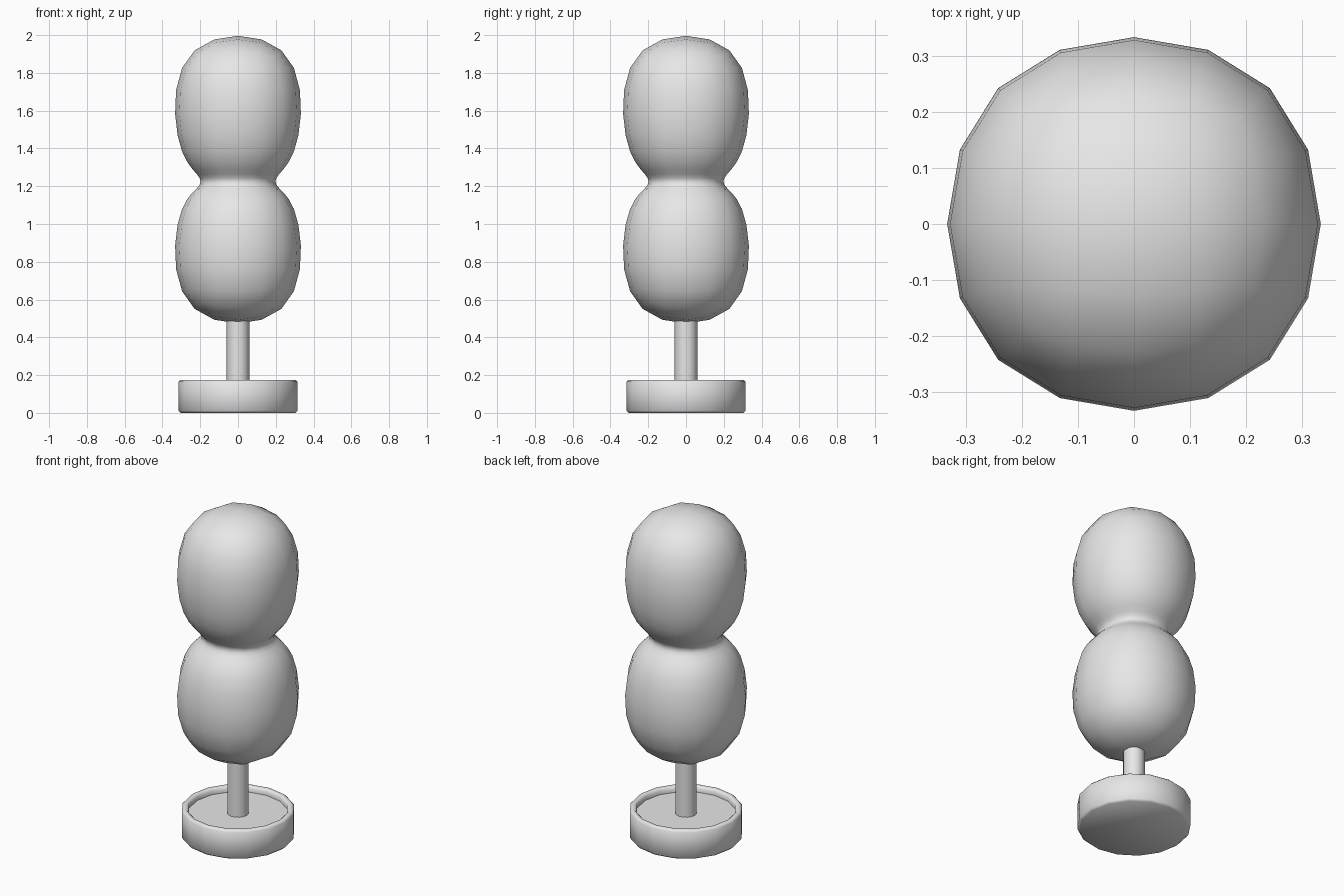
import bpy, bmesh, math

cube = bpy.data.objects.get("Cube")
if cube:
    bpy.data.objects.remove(cube, do_unlink=True)

grey = bpy.data.materials.new("plain grey")
grey.use_nodes = True
GREY = (0.8, 0.8, 0.8, 1)
grey.diffuse_color = GREY
grey.node_tree.nodes["Principled BSDF"].inputs["Base Color"].default_value = GREY


def loft(name, rings, sides, turn=0.0):
    """Stack regular rings given as (radius, height) and cap both ends."""
    bm = bmesh.new()
    loops = []
    for r, z in rings:
        angles = [turn + math.tau * i / sides for i in range(sides)]
        loops.append([bm.verts.new((r * math.cos(a), r * math.sin(a), z)) for a in angles])
    for low, high in zip(loops, loops[1:]):
        for i in range(sides):
            j = (i + 1) % sides
            bm.faces.new((low[i], low[j], high[j], high[i]))
    bm.faces.new(loops[0][::-1])
    bm.faces.new(loops[-1])
    mesh = bpy.data.meshes.new(name)
    bm.to_mesh(mesh)
    bm.free()
    mesh.materials.append(grey)
    obj = bpy.data.objects.new(name, mesh)
    bpy.context.collection.objects.link(obj)
    return obj


def smooth(obj, angle):
    bpy.ops.object.select_all(action='DESELECT')
    obj.select_set(True)
    bpy.context.view_layer.objects.active = obj
    bpy.ops.object.shade_smooth_by_angle(angle=math.radians(angle))


# Foliage: square cage pinched at the waist, rounded by subdivision
wide, waist = 0.377, 0.209
cage = [(wide, 0.42), (wide, 1.09), (waist, 1.20),
        (waist, 1.25), (wide, 1.38), (wide, 2.05)]
foliage = loft("foliage", [(s * math.sqrt(2), z) for s, z in cage], 4, math.pi / 4)
for face in foliage.data.polygons:
    face.use_smooth = True
sub = foliage.modifiers.new("rounding", 'SUBSURF')
sub.levels = sub.render_levels = 2

# Trunk
smooth(loft("trunk", [(0.06, 0.13), (0.06, 0.52)], 16), 40)

# Pot with bevelled edges and a sunken soil surface
pot = [(0.303, 0), (0.315, 0.012), (0.315, 0.165), (0.305, 0.175),
       (0.287, 0.175), (0.277, 0.165), (0.277, 0.14)]
smooth(loft("pot", pot, 16), 50)
